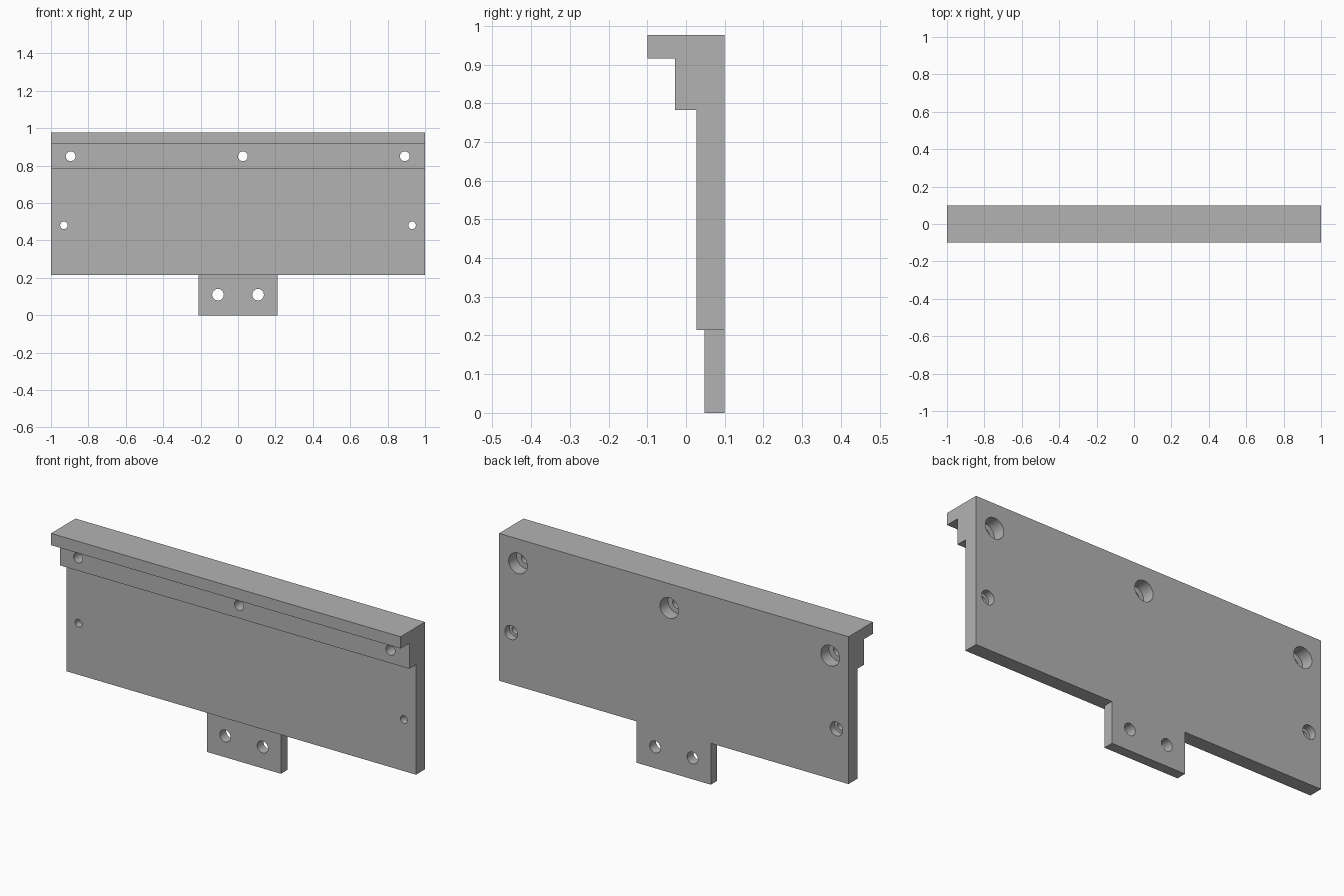
import bpy
import bmesh
from math import radians
from mathutils import Matrix, Vector

if "Cube" in bpy.data.objects:
    bpy.data.objects.remove(bpy.data.objects["Cube"], do_unlink=True)

GREY = (0.45, 0.45, 0.45, 1)
grey = bpy.data.materials.new("plain_grey")
grey.use_nodes = True
grey.diffuse_color = GREY
grey.node_tree.nodes["Principled BSDF"].inputs["Base Color"].default_value = GREY

BACK = 0.1


def make_object(name, bm):
    bmesh.ops.recalc_face_normals(bm, faces=bm.faces)
    mesh = bpy.data.meshes.new(name)
    bm.to_mesh(mesh)
    bm.free()
    mesh.materials.append(grey)
    obj = bpy.data.objects.new(name, mesh)
    bpy.context.collection.objects.link(obj)
    return obj


def extrude_profile(name, profile, half_width):
    """Sweep a (y, z) outline along x, symmetric about the middle."""
    bm = bmesh.new()
    face = bm.faces.new([bm.verts.new((-half_width, y, z)) for y, z in profile])
    swept = bmesh.ops.extrude_face_region(bm, geom=[face])
    verts = [g for g in swept["geom"] if isinstance(g, bmesh.types.BMVert)]
    bmesh.ops.translate(bm, verts=verts, vec=Vector((2 * half_width, 0, 0)))
    return make_object(name, bm)


def drill(name, x, z, radius, y0, y1):
    """Round cutter running along y."""
    bm = bmesh.new()
    place = Matrix.Translation((x, (y0 + y1) / 2, z)) @ Matrix.Rotation(radians(90), 4, "X")
    bmesh.ops.create_cone(bm, cap_ends=True, segments=40, radius1=radius,
                          radius2=radius, depth=y1 - y0, matrix=place)
    obj = make_object(name, bm)
    obj.hide_render = True
    return obj


def combine(target, tools, operation):
    """Apply booleans to the target and discard the tools."""
    for tool in tools:
        mod = target.modifiers.new(tool.name, "BOOLEAN")
        mod.object, mod.operation, mod.solver = tool, operation, "EXACT"
    bpy.context.view_layer.update()
    graph = bpy.context.evaluated_depsgraph_get()
    mesh = bpy.data.meshes.new_from_object(target.evaluated_get(graph))
    target.modifiers.clear()
    target.data = mesh
    for tool in tools:
        bpy.data.objects.remove(tool, do_unlink=True)


# Stepped plate with overhanging lip
plate = extrude_profile("stepped_plate", [
    (BACK, 0.214), (BACK, 0.976), (-0.1, 0.976), (-0.1, 0.915),
    (-0.028, 0.915), (-0.028, 0.783), (0.027, 0.783), (0.027, 0.214)], 1)

# Lower mounting tab, flush with the back
tab = extrude_profile("mounting_tab", [
    (BACK, 0), (BACK, 0.214), (0.048, 0.214), (0.048, 0)], 0.212)
combine(plate, [tab], "UNION")

# Screw holes, counterbored from the back, and plain tab holes
cutters = []
for x, z, radius, bore, depth in [
        (-0.895, 0.85, 0.026, 0.053, 0.065),
        (0.026, 0.85, 0.026, 0.053, 0.065),
        (0.892, 0.85, 0.026, 0.053, 0.065),
        (-0.931, 0.481, 0.02, 0.036, 0.037),
        (0.931, 0.481, 0.02, 0.036, 0.037)]:
    cutters.append(drill("screw_hole", x, z, radius, -0.2, 0.2))
    cutters.append(drill("counterbore", x, z, bore, BACK - depth, 0.2))
for side in (-1, 1):
    cutters.append(drill("tab_hole", side * 0.107, 0.11, 0.031, -0.2, 0.2))
combine(plate, cutters, "DIFFERENCE")

# Smooth hole walls, sharp edges elsewhere
bpy.ops.object.select_all(action="DESELECT")
plate.select_set(True)
bpy.context.view_layer.objects.active = plate
bpy.ops.object.shade_smooth_by_angle(angle=radians(30))
